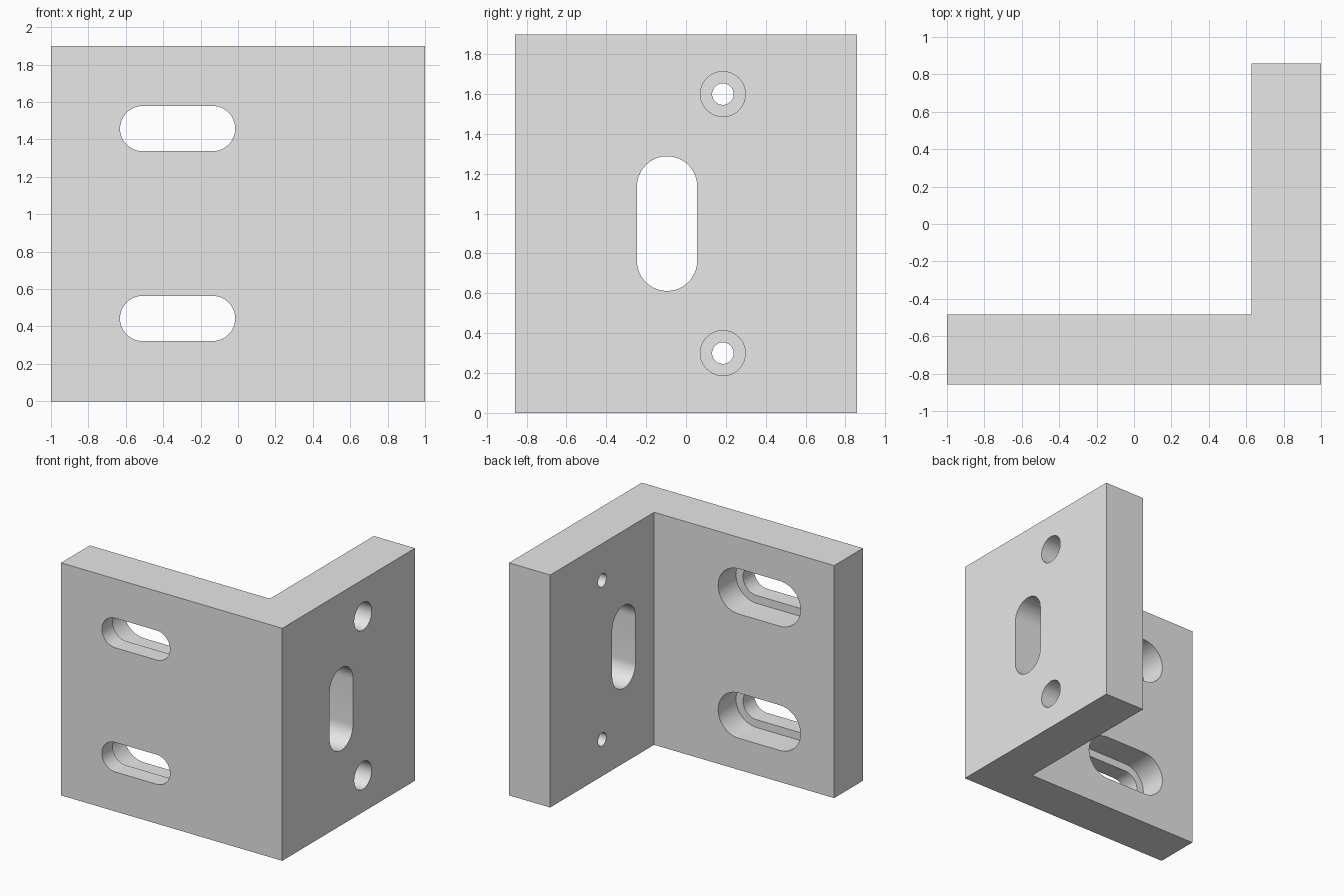
import bpy
import bmesh
import math
from mathutils import Vector

default = bpy.data.objects.get("Cube")
if default:
    bpy.data.objects.remove(default, do_unlink=True)

HEIGHT = 1.9
DEPTH = 0.857     # half depth
WALL = 0.372      # plate thickness
INNER_X = 1 - WALL
INNER_Y = -DEPTH + WALL
STEP = 0.23       # counterbore depth

grey = bpy.data.materials.new("plain_grey")
grey.use_nodes = True
COLOR = (0.8, 0.8, 0.8, 1)
grey.diffuse_color = COLOR
grey.node_tree.nodes["Principled BSDF"].inputs["Base Color"].default_value = COLOR


def prism(name, points, offset):
    """Extrude a closed outline along offset into a solid object."""
    bm = bmesh.new()
    face = bm.faces.new([bm.verts.new(p) for p in points])
    moved = bmesh.ops.extrude_face_region(bm, geom=[face])["geom"]
    verts = [g for g in moved if isinstance(g, bmesh.types.BMVert)]
    bmesh.ops.translate(bm, verts=verts, vec=offset)
    bmesh.ops.recalc_face_normals(bm, faces=bm.faces)
    mesh = bpy.data.meshes.new(name)
    bm.to_mesh(mesh)
    bm.free()
    mesh.materials.append(grey)
    obj = bpy.data.objects.new(name, mesh)
    bpy.context.collection.objects.link(obj)
    return obj


def slot_outline(radius, du=0, dv=0, steps=24):
    """Rounded slot around the origin; du, dv offset the end centres."""
    heading = math.atan2(dv, du)
    points = []
    for side in (1, -1):
        for i in range(steps + 1):
            a = heading + math.pi * (i / steps - side / 2)
            points.append((side * du + radius * math.cos(a),
                           side * dv + radius * math.sin(a)))
    if not (du or dv):      # a round hole has no straight sides
        points = [p for i, p in enumerate(points) if i % (steps + 1) < steps]
    return points


def cut(body, axis, start, end, centre, outline):
    """Cut an outline through the body along the x or y axis."""
    cu, cv = centre
    if axis == "X":
        points = [Vector((start, cu + u, cv + v)) for u, v in outline]
        offset = Vector((end - start, 0, 0))
    else:
        points = [Vector((cu + u, start, cv + v)) for u, v in outline]
        offset = Vector((0, end - start, 0))
    cutter = prism("cutter", points, offset)
    cutter.hide_render = True
    mod = body.modifiers.new("cut", "BOOLEAN")
    mod.operation = "DIFFERENCE"
    mod.solver = "EXACT"
    mod.object = cutter
    bpy.ops.object.modifier_apply(modifier=mod.name)
    bpy.data.objects.remove(cutter, do_unlink=True)


# L-shaped body
profile = [(-1, -DEPTH), (1, -DEPTH), (1, DEPTH),
           (INNER_X, DEPTH), (INNER_X, INNER_Y), (-1, INNER_Y)]
bracket = prism("angle_bracket", [(x, y, 0) for x, y in profile], Vector((0, 0, HEIGHT)))
bpy.ops.object.select_all(action="DESELECT")
bpy.context.view_layer.objects.active = bracket
bracket.select_set(True)

# Stepped slots through the front plate, wider at the back
for z in (0.443, 1.458):
    centre = (-0.323, z)
    cut(bracket, "Y", -1, -0.3, centre, slot_outline(0.121, du=0.187))
    cut(bracket, "Y", INNER_Y - STEP, -0.3, centre, slot_outline(0.185, du=0.187))

# Plain upright slot through the side plate
cut(bracket, "X", 0.5, 1.2, (-0.095, 0.95), slot_outline(0.151, dv=0.187))

# Counterbored screw holes, wider on the outside
for z in (0.3, 1.6):
    cut(bracket, "X", 0.5, 1.2, (0.185, z), slot_outline(0.054))
    cut(bracket, "X", 1 - STEP, 1.2, (0.185, z), slot_outline(0.113))

bpy.ops.object.shade_smooth_by_angle(angle=math.radians(30))
